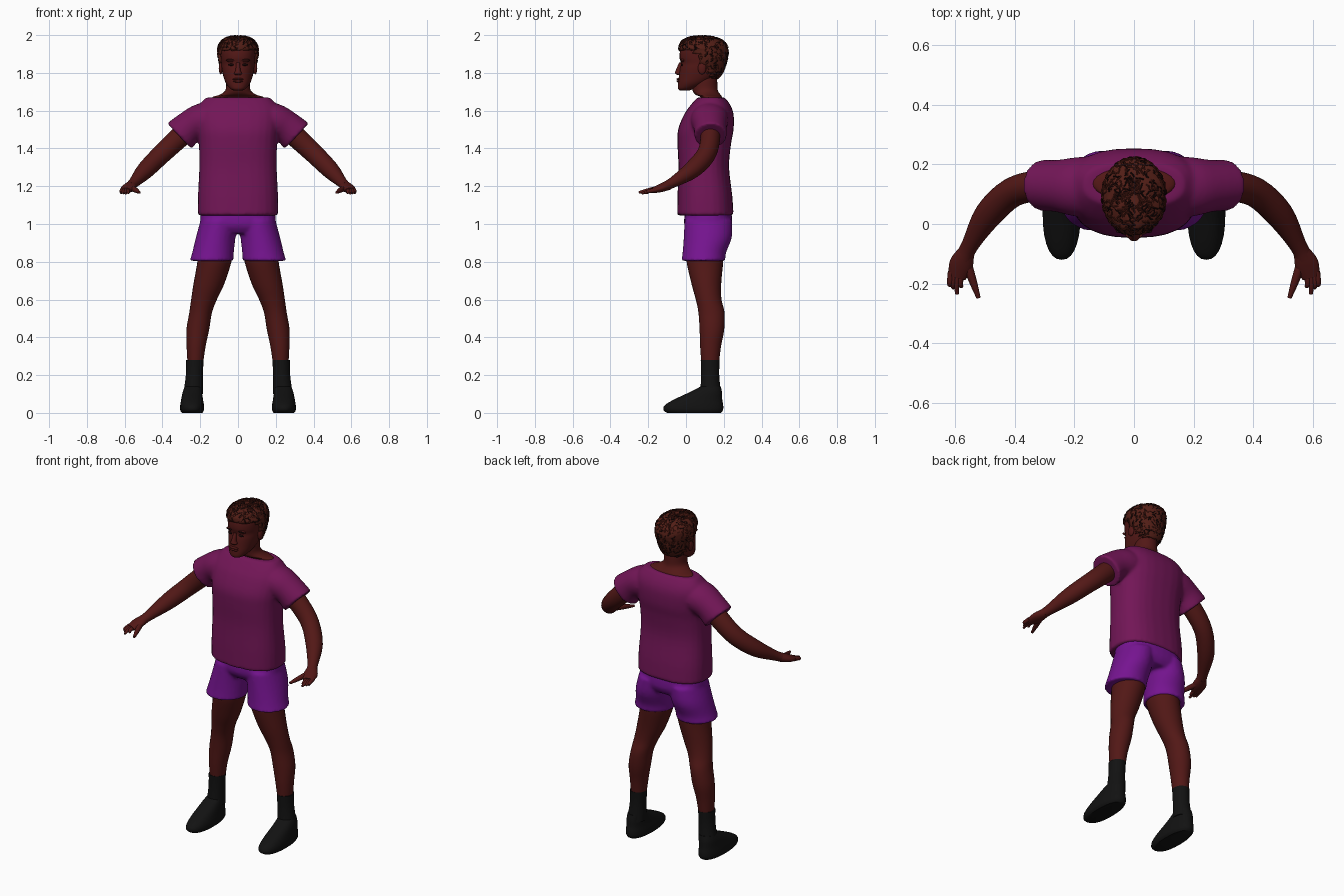
import bpy, bmesh, math, random
from mathutils import Vector

random.seed(4)
if "Cube" in bpy.data.objects:
    bpy.data.objects.remove(bpy.data.objects["Cube"])


def material(name, r, g, b):
    mat = bpy.data.materials.new(name)
    mat.use_nodes = True
    mat.diffuse_color = (r, g, b, 1)
    shader = mat.node_tree.nodes["Principled BSDF"]
    shader.inputs["Base Color"].default_value = (r, g, b, 1)
    shader.inputs["Roughness"].default_value = 0.8
    return mat


SKIN = material("dark brown skin", 0.085, 0.009, 0.008)
SHIRT = material("plum shirt", 0.17, 0.008, 0.095)
SHORTS = material("violet shorts", 0.18, 0.007, 0.28)
BLACK = material("black shoes", 0.006, 0.006, 0.006)
HAIR = material("brown hair", 0.085, 0.013, 0.008)
DARK = material("dark strands", 0.012, 0.003, 0.003)
X, Y, Z = Vector((1, 0, 0)), Vector((0, 1, 0)), Vector((0, 0, 1))


def smooth_rows(rows, steps=4):
    """Catmull-Rom interpolation between the given rows of numbers."""
    out = []
    for i in range(len(rows) - 1):
        p0, p1 = rows[max(i - 1, 0)], rows[i]
        p2, p3 = rows[i + 1], rows[min(i + 2, len(rows) - 1)]
        for s in range(steps):
            t = s / steps
            out.append([b + t / 2 * (c - a + t * (2 * a - 5 * b + 4 * c - d + t * (3 * (b - c) + d - a)))
                        for a, b, c, d in zip(p0, p1, p2, p3)])
    return out + [list(rows[-1])]


def skin_rings(bm, rings, power, side, count=28):
    """Join rings of (centre, u axis, v axis) into a capped skin."""
    loops = []
    for c, u, v in rings:
        loop = []
        for k in range(count):
            a = math.tau * k / count
            ca, sa = math.cos(a), math.sin(a)
            p = c + u * math.copysign(abs(ca) ** (2 / power), ca) + v * math.copysign(abs(sa) ** (2 / power), sa)
            loop.append(bm.verts.new((p.x * side, p.y, p.z)))
        loops.append(loop)
    for lo, hi in zip(loops, loops[1:]):
        for k in range(count):
            n = (k + 1) % count
            bm.faces.new((lo[k], lo[n], hi[n], hi[k]))
    bm.faces.new(loops[0])
    bm.faces.new(loops[-1])


def stack(bm, rows, side=1, power=2.0):
    """Level rings: height, centre x, half width, front y, back y."""
    skin_rings(bm, [(Vector((x, (f + b) / 2, z)), X * w, Y * (b - f) / 2)
                    for z, x, w, f, b in smooth_rows(rows)], power, side)


def tube(bm, rows, side=1):
    """Rings across a path: x, y, z, half width, half height."""
    rows = smooth_rows(rows)
    pts = [Vector(r[:3]) for r in rows]
    rings = []
    for i, r in enumerate(rows):
        t = (pts[min(i + 1, len(pts) - 1)] - pts[max(i - 1, 0)]).normalized()
        u = t.cross(Z).normalized()
        rings.append((pts[i], u * r[3], u.cross(t) * r[4]))
    skin_rings(bm, rings, 2.0, side)


def blob(bm, centre, size, side=1):
    made = bmesh.ops.create_uvsphere(bm, u_segments=16, v_segments=10, radius=1)
    for v in made["verts"]:
        v.co = Vector((side * (centre[0] + v.co.x * size[0]),
                       centre[1] + v.co.y * size[1], centre[2] + v.co.z * size[2]))


def finish(name, bm, *mats, merge=False):
    bmesh.ops.recalc_face_normals(bm, faces=bm.faces)
    mesh = bpy.data.meshes.new(name)
    bm.to_mesh(mesh)
    bm.free()
    obj = bpy.data.objects.new(name, mesh)
    bpy.context.collection.objects.link(obj)
    for m in mats:
        mesh.materials.append(m)
    bpy.ops.object.select_all(action="DESELECT")
    obj.select_set(True)
    bpy.context.view_layer.objects.active = obj
    bpy.ops.object.shade_smooth_by_angle(angle=math.radians(50))
    if merge:  # fuse overlapping cloth volumes into one garment
        fuse = obj.modifiers.new("fuse", "REMESH")
        fuse.mode, fuse.voxel_size, fuse.use_smooth_shade = "VOXEL", 0.009, True
        relax = obj.modifiers.new("relax", "SMOOTH")
        relax.factor, relax.iterations = 0.5, 5
    return obj


# T-shirt: body and two short sleeves
bm = bmesh.new()
stack(bm, [(1.045, 0, .213, -.047, .252), (1.15, 0, .212, -.045, .245), (1.3, 0, .205, -.04, .228),
           (1.42, 0, .207, -.045, .238), (1.5, 0, .215, -.042, .252), (1.58, 0, .22, -.01, .252),
           (1.63, 0, .205, .025, .235), (1.67, 0, .168, .06, .205)], power=2.5)
for s in (1, -1):
    tube(bm, [(.1, .125, 1.56, .1, .09), (.19, .125, 1.547, .1, .092),
              (.255, .128, 1.515, .088, .086), (.31, .13, 1.466, .086, .094)], s)
finish("t_shirt", bm, SHIRT, merge=True)

# Shorts: hips and two flared legs
bm = bmesh.new()
stack(bm, [(1.1, 0, .19, .0, .235), (1.0, 0, .2, -.01, .245), (.95, 0, .17, .02, .22)], power=2.4)
for s in (1, -1):
    stack(bm, [(1.02, .1, .098, -.008, .245), (.93, .118, .105, -.012, .243),
               (.85, .132, .11, -.018, .213), (.805, .14, .116, -.024, .208)], s)
finish("shorts", bm, SHORTS, merge=True)

# Limbs and footwear, mirrored left and right
for s, label in ((1, "left"), (-1, "right")):
    bm = bmesh.new()
    stack(bm, [(.87, .12, .09, .0, .2), (.8, .125, .09, .003, .197), (.68, .155, .081, .03, .186),
               (.6, .18, .068, .052, .188), (.53, .198, .06, .066, .204), (.44, .213, .06, .072, .202),
               (.35, .222, .05, .075, .185), (.26, .226, .041, .082, .174)], s)
    finish(label + "_leg", bm, SKIN)

    bm = bmesh.new()
    stack(bm, [(.28, .228, .046, .078, .178), (.2, .231, .045, .08, .176), (.1, .238, .052, .075, .185)], s)
    finish(label + "_sock", bm, BLACK)

    bm = bmesh.new()
    stack(bm, [(0, .243, .054, -.1, .185), (.015, .243, .063, -.119, .196), (.04, .243, .063, -.113, .197),
               (.07, .243, .058, -.065, .192), (.11, .242, .051, .02, .19), (.14, .238, .044, .078, .184)], s, 2.3)
    finish(label + "_shoe", bm, BLACK)

    bm = bmesh.new()
    tube(bm, [(.22, .125, 1.54, .055, .06), (.32, .128, 1.45, .052, .056), (.41, .105, 1.365, .05, .052),
              (.49, .03, 1.285, .047, .046), (.55, -.07, 1.22, .029, .028), (.572, -.115, 1.198, .031, .024)], s)
    finish(label + "_arm", bm, SKIN)

    # Hand: flat palm, four fingers and a thumb
    bm = bmesh.new()
    tube(bm, [(.562, -.09, 1.207, .027, .026), (.58, -.135, 1.19, .04, .022), (.594, -.178, 1.177, .03, .014)], s)
    for base, tip in ((.614, .616), (.604, .606), (.592, .594), (.58, .578)):
        reach = -.235 + abs(tip - .594) * 1.6
        tube(bm, [(base, -.16, 1.18, .011, .011), (base + .004, -.2, 1.172, .01, .01),
                  (tip, reach, 1.162, .006, .006)], s)
    tube(bm, [(.562, -.13, 1.19, .017, .016), (.54, -.195, 1.178, .013, .013), (.522, -.248, 1.167, .007, .007)], s)
    finish(label + "_hand", bm, SKIN)

# Neck and shoulder slope inside the collar
bm = bmesh.new()
stack(bm, [(1.63, 0, .155, .075, .2), (1.67, 0, .138, .078, .192), (1.685, 0, .095, .05, .182),
           (1.71, 0, .066, .034, .168), (1.76, 0, .062, .03, .165), (1.81, 0, .06, .04, .16)])
finish("neck", bm, SKIN)

# Head with nose, lips, brow ridge and ears
bm = bmesh.new()
stack(bm, [(1.708, 0, .025, -.035, .02), (1.718, 0, .043, -.043, .05), (1.745, 0, .064, -.042, .11),
           (1.78, 0, .077, -.038, .16), (1.82, 0, .086, -.033, .19), (1.85, 0, .089, -.027, .2),
           (1.88, 0, .092, -.034, .205), (1.92, 0, .093, -.03, .205), (1.955, 0, .08, -.01, .185),
           (1.98, 0, .045, .03, .14)], power=2.2)
stack(bm, [(1.788, 0, .012, -.044, -.02), (1.797, 0, .021, -.057, -.02), (1.812, 0, .014, -.055, -.02),
           (1.855, 0, .009, -.036, -.015)])
blob(bm, (0, -.038, 1.767), (.029, .012, .006))
blob(bm, (0, -.038, 1.756), (.026, .012, .007))
for s in (1, -1):
    blob(bm, (.091, .085, 1.825), (.011, .022, .033), s)
    blob(bm, (.035, -.018, 1.866), (.028, .012, .009), s)
finish("head", bm, SKIN)

# Eyes and eyebrows
bm = bmesh.new()
for s in (1, -1):
    blob(bm, (.035, -.022, 1.843), (.017, .005, .006), s)
    blob(bm, (.037, -.026, 1.868), (.024, .005, .004), s)
finish("eyes_and_brows", bm, DARK)

# Hair cap, trimmed along the hairline and roughened
bm = bmesh.new()
stack(bm, [(1.77, 0, .075, .0, .172), (1.81, 0, .088, -.01, .198), (1.86, 0, .1, -.02, .215),
           (1.9, 0, .107, -.036, .223), (1.94, 0, .105, -.036, .22), (1.97, 0, .086, -.02, .195),
           (1.988, 0, .055, .02, .15), (1.994, 0, .02, .06, .11)])
face_area = []
for f in bm.faces:
    c = f.calc_center_median()
    if c.z < 1.925 and c.y < .05 + (1.9 - c.z) * .7:
        face_area.append(f)
bmesh.ops.delete(bm, geom=face_area, context="FACES")
bm.normal_update()
spots = [(f.calc_center_median(), f.normal.copy()) for f in bm.faces if len(f.verts) == 4]
for v in bm.verts:
    v.co += Vector([random.uniform(-.004, .004) for _ in range(3)])
hair = finish("hair_cap", bm, HAIR)
shell = hair.modifiers.new("shell", "SOLIDIFY")
shell.thickness = 0.018

# Short wavy locks lying on the cap, brown and dark mixed
locks = bpy.data.curves.new("hair_locks", "CURVE")
locks.dimensions = "3D"
locks.bevel_depth, locks.bevel_resolution = 0.0025, 0
locks.materials.append(HAIR)
locks.materials.append(DARK)
middle = Vector((0, .09, 1.88))
for i in range(420):
    spot, normal = random.choice(spots)
    out = normal if normal.dot(spot - middle) > 0 else -normal
    along = out.cross(Vector([random.uniform(-1, 1) for _ in range(3)])).normalized()
    across = out.cross(along)
    spline = locks.splines.new("POLY")
    spline.points.add(3)
    spline.material_index = int(i % 5 < 2)
    for k, p in enumerate(spline.points):
        co = spot + along * (k - 1.5) * .009 + across * random.uniform(-.004, .004) + out * (.003 if 0 < k < 3 else 0)
        p.co = (co.x, co.y, min(co.z, 1.997), 1)
bpy.context.collection.objects.link(bpy.data.objects.new("hair_locks", locks))
